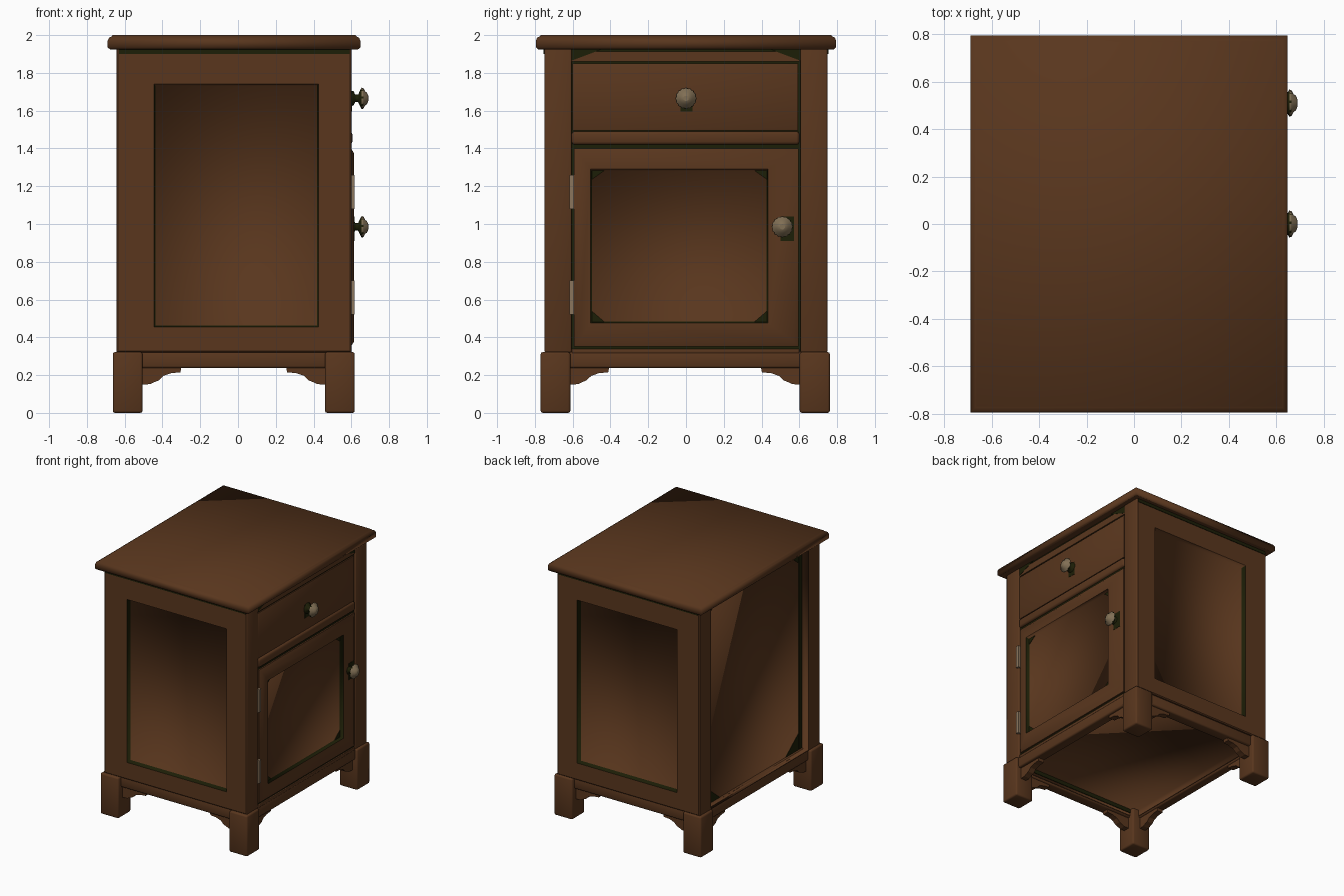
import bpy
import bmesh
import math

cube = bpy.data.objects.get("Cube")
if cube:
    bpy.data.objects.remove(cube, do_unlink=True)


def material(name, rgb):
    m = bpy.data.materials.new(name)
    m.use_nodes = True
    m.diffuse_color = (*rgb, 1)
    m.node_tree.nodes["Principled BSDF"].inputs["Base Color"].default_value = (*rgb, 1)
    return m


WOOD = material("brown_wood", (0.1, 0.037, 0.0125))
GRIME = material("dark_green_grime", (0.012, 0.013, 0.002))
BRASS = material("aged_brass", (0.22, 0.16, 0.09))
HINGE = material("hinge_metal", (0.26, 0.18, 0.11))


def finish(name, bm, mats):
    bmesh.ops.recalc_face_normals(bm, faces=bm.faces[:])
    mesh = bpy.data.meshes.new(name)
    bm.to_mesh(mesh)
    bm.free()
    ob = bpy.data.objects.new(name, mesh)
    bpy.context.collection.objects.link(ob)
    for m in mats:
        mesh.materials.append(m)
    return ob


def box(name, x, y, z, mat=WOOD, bevel=0.0):
    bm = bmesh.new()
    bmesh.ops.create_cube(bm, size=1)
    for v in bm.verts:
        v.co = [lo + (c + 0.5) * (hi - lo) for c, (lo, hi) in zip(v.co, (x, y, z))]
    if bevel:
        bmesh.ops.bevel(bm, geom=bm.edges[:], offset=bevel, segments=2,
                        profile=0.5, affect='EDGES')
        for f in bm.faces:
            f.smooth = True
    return finish(name, bm, [mat])


def ring_panel(name, axis, rings, soft=(), grime=(), sharp=()):
    """Solid skinned over nested rectangles (a0, a1, b0, b1, height along axis)."""
    place = {"x": lambda a, b, h: (h, a, b),
             "y": lambda a, b, h: (a, h, b),
             "z": lambda a, b, h: (a, b, h)}[axis]
    bm = bmesh.new()
    loops = [[bm.verts.new(place(a, b, h)) for a, b in ((a0, b0), (a1, b0), (a1, b1), (a0, b1))]
             for a0, a1, b0, b1, h in rings]
    bm.faces.new(loops[0])
    for i, (lo, hi) in enumerate(zip(loops, loops[1:])):
        for k in range(4):
            f = bm.faces.new((lo[k], lo[k - 1], hi[k - 1], hi[k]))
            f.smooth = i in soft
            # Dirt gathers everywhere but under the upper edge
            f.material_index = int(i in grime and k < 3)
    bm.faces.new(loops[-1]).smooth = bool(soft)
    for i in sharp:
        for k in range(4):
            bm.edges.get((loops[i][k], loops[i][k - 1])).smooth = False
    return finish(name, bm, [WOOD, GRIME])


def inset(rect, d, h):
    a0, a1, b0, b1 = rect
    return (a0 + d, a1 - d, b0 + d, b1 - d, h)


def corner_grime(x, y, z, dy, dz):
    """Thin triangular dirt plate filling a corner, facing along x."""
    bm = bmesh.new()
    ends = [[bm.verts.new((x + d, *p)) for p in ((y, z), (y + dy, z), (y, z + dz))]
            for d in (-0.003, 0.003)]
    for tri in ends:
        bm.faces.new(tri)
    for k in range(3):
        bm.faces.new((ends[0][k - 1], ends[0][k], ends[1][k], ends[1][k - 1]))
    finish("corner_grime", bm, [GRIME])


# Table top with a rounded rim
TOP = (-0.69, 0.648, -0.795, 0.795)
ring_panel("table_top", "z", [inset(TOP, 0.012, 1.925), inset(TOP, 0, 1.935),
                              inset(TOP, 0, 1.97), inset(TOP, 0.007, 1.986),
                              inset(TOP, 0.022, 1.994), inset(TOP, 0.026, 2.0)],
           soft=range(5), sharp=(0,))

# Framed side panels, each with a sunken field
SIDE = (-0.643, 0.60, 0.32, 1.93)
FIELD = (-0.445, 0.425, 0.455, 1.74)
for side, s in (("right", -1), ("left", 1)):
    ring_panel(side + "_side_panel", "y",
               [inset(SIDE, 0, s * 0.68), inset(SIDE, 0, s * 0.743), inset(SIDE, 0.007, s * 0.75),
                inset(FIELD, 0, s * 0.75), inset(FIELD, 0.008, s * 0.715)],
               soft=(3,), grime=(3,), sharp=(3,))
    y = sorted((s * 0.605, s * 0.748))
    box(side + "_front_post", (0.44, 0.602), y, (0.32, 1.93), WOOD, 0.008)
    y = sorted((s * 0.75, s * 0.754))
    box(side + "_top_seam", (-0.63, 0.59), y, (1.9, 1.928), GRIME)

# Sunken back between thick posts
BACK = (-0.74, 0.74, 0.32, 1.93)
OPEN = (-0.61, 0.61, 0.325, 1.925)
ring_panel("back_panel", "x", [inset(BACK, 0, -0.5), inset(BACK, 0, -0.643),
                               inset(OPEN, 0, -0.643), inset(OPEN, 0, -0.58)],
           soft=(2,), sharp=(2,))
for s in (-1, 1):
    box("back_edge_grime", (-0.585, -0.577), sorted((s * 0.57, s * 0.61)), (0.33, 1.92), GRIME)
    corner_grime(-0.58, s * 0.61, 0.325, -s * 0.2, 0.16)
    corner_grime(-0.58, s * 0.61, 1.925, -s * 0.2, -0.16)

# Front: dark gaps, rails, drawer and door
box("front_gap", (0.5, 0.587), (-0.62, 0.62), (0.32, 1.93), GRIME)
box("top_rail", (0.55, 0.595), (-0.605, 0.6), (1.86, 1.912), WOOD)
for s in (-1, 1):
    corner_grime(0.594, s * 0.605, 1.925, -s * 0.16, -0.06)
box("middle_rail", (0.55, 0.605), (-0.605, 0.6), (1.42, 1.49), WOOD, 0.015)
box("bottom_rail", (0.55, 0.597), (-0.605, 0.6), (0.315, 0.338), WOOD, 0.004)
DRAWER = (-0.602, 0.594, 1.495, 1.85)
ring_panel("drawer_front", "x", [inset(DRAWER, 0, 0.55), inset(DRAWER, 0, 0.596),
                                 inset(DRAWER, 0.01, 0.602)], soft=(1,))
DOOR = (-0.592, 0.595, 0.352, 1.4)
PANE = (-0.505, 0.435, 0.475, 1.29)
ring_panel("door", "x", [inset(DOOR, 0, 0.56), inset(DOOR, 0, 0.598), inset(DOOR, 0.025, 0.614),
                         inset(PANE, 0, 0.614), inset(PANE, 0.008, 0.588)],
           soft=(1, 2, 3), grime=(3,), sharp=(3,))
for y, dy in ((-0.5, 0.07), (0.43, -0.07)):
    for z, dz in ((0.48, 0.06), (1.285, -0.05)):
        corner_grime(0.588, y, z, dy, dz)
for z in (0.52, 1.08):
    box("door_hinge", (0.59, 0.617), (-0.617, -0.592), (z, z + 0.18), HINGE)


# Scalloped knobs turned around the x axis
def knob(name, y, z):
    profile = [(0.59, 0.042), (0.612, 0.038), (0.62, 0.02), (0.636, 0.02), (0.646, 0.042),
               (0.655, 0.057), (0.664, 0.054), (0.674, 0.036), (0.682, 0.032), (0.69, 0.014)]
    n = 32
    bm = bmesh.new()
    rows = []
    for x, r in profile:
        row = []
        for k in range(n):
            rr = r * (0.93 if k % 2 and r > 0.05 else 1)
            t = math.tau * k / n
            row.append(bm.verts.new((x, y + rr * math.cos(t), z + rr * math.sin(t))))
        rows.append(row)
    for i, (lo, hi) in enumerate(zip(rows, rows[1:])):
        for k in range(n):
            f = bm.faces.new((lo[k - 1], lo[k], hi[k], hi[k - 1]))
            f.smooth = True
            f.material_index = int(i < 5 or (i == 5 and k % 4 == 0))
    bm.faces.new(rows[0])
    bm.faces.new(rows[-1])
    finish(name, bm, [BRASS, GRIME])


knob("drawer_knob", 0.0, 1.665)
knob("door_knob", 0.51, 0.985)
box("drawer_knob_grime", (0.6, 0.604), (-0.03, 0.035), (1.595, 1.7), GRIME)
box("door_knob_grime", (0.61, 0.616), (0.5, 0.572), (0.91, 1.04), GRIME)

# Feet
for x in ((-0.663, -0.505), (0.46, 0.618)):
    for y in ((-0.77, -0.612), (0.602, 0.762)):
        box("foot", x, y, (0, 0.322), WOOD, 0.012)

# Base rails and hollow floor
for s in (-1, 1):
    box("side_base_rail", (-0.55, 0.5), sorted((s * 0.65, s * 0.735)), (0.237, 0.325), WOOD, 0.012)
for x in ((-0.635, -0.56), (0.515, 0.597)):
    box("cross_base_rail", x, (-0.65, 0.65), (0.237, 0.325), WOOD, 0.012)
FLOOR = (-0.6, 0.58, -0.7, 0.7)
HOLLOW = (-0.555, 0.51, -0.645, 0.645)
ring_panel("cabinet_floor", "z", [inset(FLOOR, 0, 0.325), inset(FLOOR, 0, 0.25),
                                  inset(HOLLOW, 0, 0.25), inset(HOLLOW, 0, 0.3)],
           soft=(2,), sharp=(2,))
box("underside_grime", (-0.55, 0.45), (-0.646, -0.64), (0.27, 0.3), GRIME)


# Curved brackets beside the feet
def bracket(name, along_x, start, direction, offset):
    shape = [(-0.02, 0.24), (0.205, 0.24), (0.2, 0.215), (0.15, 0.21), (0.11, 0.196),
             (0.085, 0.172), (0.06, 0.162), (0.04, 0.152), (-0.02, 0.15)]
    bm = bmesh.new()
    sides = []
    for d in (-0.025, 0.025):
        pts = [(start + direction * u, offset + d, z) for u, z in shape]
        sides.append([bm.verts.new(p if along_x else (p[1], p[0], p[2])) for p in pts])
    for loop in sides:
        bm.faces.new(loop)
    for k in range(len(shape)):
        bm.faces.new((sides[0][k - 1], sides[0][k], sides[1][k], sides[1][k - 1]))
    finish(name, bm, [WOOD])


for s in (-0.69, 0.69):
    bracket("side_bracket", True, -0.505, 1, s)
    bracket("side_bracket", True, 0.46, -1, s)
for x in (-0.595, 0.55):
    bracket("cross_bracket", False, -0.612, 1, x)
    bracket("cross_bracket", False, 0.602, -1, x)
